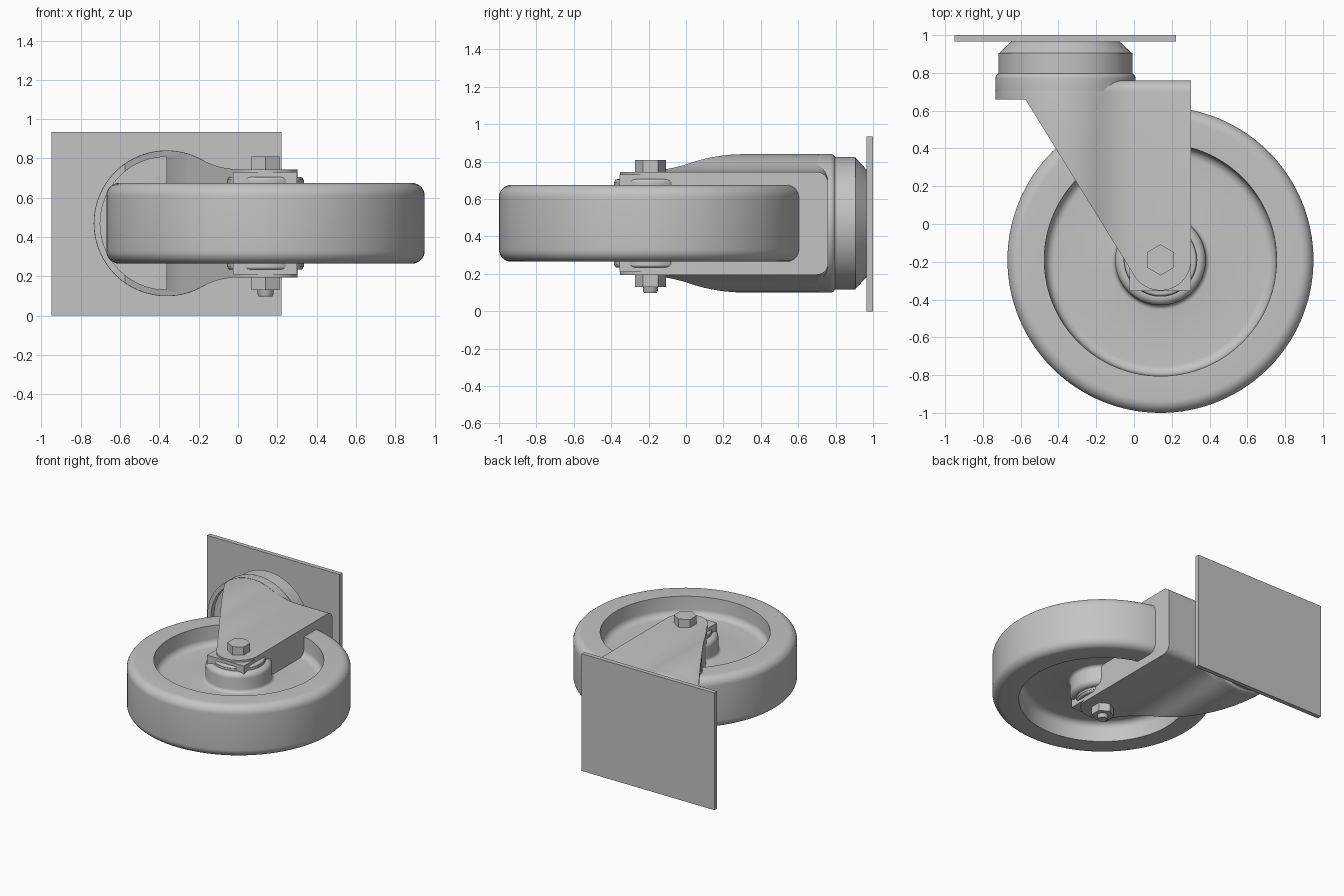
import bpy, bmesh, math
from mathutils import Matrix, Vector

if "Cube" in bpy.data.objects:
    bpy.data.objects.remove(bpy.data.objects["Cube"])

MID = 0.47                      # height of the wheel's mid plane
AXLE = Vector((0.14, -0.19, MID))
SWIVEL_X = -0.363
SWIVEL_R = 0.37
FORK_RIGHT = 0.302

steel = bpy.data.materials.new("plain_grey")
steel.use_nodes = True
GREY = (0.55, 0.55, 0.55, 1)
steel.diffuse_color = GREY
steel.node_tree.nodes["Principled BSDF"].inputs["Base Color"].default_value = GREY


def make(name, bm):
    bmesh.ops.recalc_face_normals(bm, faces=bm.faces)
    mesh = bpy.data.meshes.new(name)
    bm.to_mesh(mesh)
    bm.free()
    mesh.materials.append(steel)
    ob = bpy.data.objects.new(name, mesh)
    bpy.context.collection.objects.link(ob)
    return ob


def smooth(ob, angle=32):
    bpy.ops.object.select_all(action='DESELECT')
    ob.select_set(True)
    bpy.context.view_layer.objects.active = ob
    bpy.ops.object.shade_smooth_by_angle(angle=math.radians(angle))


def loft(name, rings):
    """Skin a list of equally long closed rings and cap both ends."""
    bm = bmesh.new()
    loops = [[bm.verts.new(p) for p in ring] for ring in rings]
    n = len(loops[0])
    for a, b in zip(loops, loops[1:]):
        for i in range(n):
            j = (i + 1) % n
            bm.faces.new((a[i], a[j], b[j], b[i]))
    bm.faces.new(loops[0])
    bm.faces.new(loops[-1])
    return make(name, bm)


def lathe(name, profile, centre, along_y=False, sides=96, turn=0.0):
    """Revolve (radius, height) points round a z or y axis."""
    rings = []
    for r, h in profile:
        ring = []
        for i in range(sides):
            a = math.tau * i / sides + turn
            c, s = r * math.cos(a), r * math.sin(a)
            ring.append(Vector(centre) + Vector((c, h, s) if along_y else (c, s, h)))
        rings.append(ring)
    ob = loft(name, rings)
    smooth(ob)
    return ob


def box(name, low, high):
    bm = bmesh.new()
    low, high = Vector(low), Vector(high)
    size = high - low
    bmesh.ops.create_cube(bm, size=1, matrix=Matrix.Translation((low + high) / 2)
                          @ Matrix.Diagonal((*size, 1)))
    return make(name, bm)


def arc(cx, cy, r, start, end, steps):
    return [(cx + r * math.cos(math.radians(start + (end - start) * i / steps)),
             cy + r * math.sin(math.radians(start + (end - start) * i / steps)))
            for i in range(steps + 1)]


# Wheel: rounded tread, deep dished web and raised hub, mirrored about the mid plane
half = [(0.81, 0.0)] + arc(0.745, 0.14, 0.065, 0, 90, 8)
half += [(0.615, 0.205)] + arc(0.56, 0.105, 0.05, 0, -90, 8)
half += arc(0.265, 0.08, 0.025, 270, 180, 5)
half += arc(0.2, 0.165, 0.04, 0, 90, 6)
half += [(0.195, 0.205), (0.195, 0.222)] + arc(0.178, 0.222, 0.014, 0, 90, 4)
half += [(0.04, 0.236)]
lathe("wheel", [(r, -h) for r, h in reversed(half)] + half[1:], AXLE, sides=128)

# Axle bolt with a head above and a nut below
lathe("axle", [(0.034, -0.372), (0.04, -0.36), (0.04, 0.3)], AXLE, sides=32)
for name, lo, hi in (("bolt_head", 0.275, 0.34), ("axle_nut", -0.34, -0.275)):
    lathe(name, [(0.082, lo), (0.082, hi)], AXLE, sides=6, turn=math.pi / 6)


# Fork: its section blends from the round swivel to flat legs beside the wheel
def section(d, y):
    top = arc(SWIVEL_X, 0, SWIVEL_R - d, 180, 64, 26)
    top += [(x, h - d) for x, h in ((-0.16, 0.311), (-0.12, 0.295), (-0.085, 0.285),
                                    (-0.045, 0.278), (0.0, 0.275), (FORK_RIGHT, 0.275))]
    full = top + [(x, -h) for x, h in reversed(top[1:])]
    return [(x, y, MID + h) for x, h in full]


rings = [section(0, -0.42)]
for x, y in arc(0, 0.70, 0.06, 0, 90, 6):
    rings.append(section(0.06 - x, y))
fork = loft("fork", rings)

# The outer half of the swivel end is hollow; the rest is a filled block
pocket = arc(SWIVEL_X, MID, SWIVEL_R - 0.032, 90, 270, 40)
hollow = loft("fork_hollow", [[(x, y, z) for x, z in pocket] for y in (-0.5, 0.70)])
outline = arc(AXLE.x, AXLE.y, 0.162, 212, 360, 24)
outline += [(FORK_RIGHT + 0.02, 0.0), (FORK_RIGHT + 0.02, 0.85),
            (-0.8, 0.85), (-0.8, 0.66), (-0.575, 0.66)]
trim = loft("fork_trim", [[(x, y, z) for x, y in outline] for z in (-0.1, 1.1)])
for cutter, mode in ((hollow, 'DIFFERENCE'), (trim, 'INTERSECT')):
    mod = fork.modifiers.new(mode.lower(), 'BOOLEAN')
    mod.operation, mod.object, mod.solver = mode, cutter, 'EXACT'
bpy.context.view_layer.update()
result = bpy.data.meshes.new_from_object(
    fork.evaluated_get(bpy.context.evaluated_depsgraph_get()))
fork.modifiers.clear()
fork.data = result
for cutter in (hollow, trim):
    bpy.data.objects.remove(cutter)
smooth(fork)

# Square end of the filled block, just inside the rounded leg ends
box("fork_block_end", (-0.025, -0.355, MID - 0.26), (FORK_RIGHT - 0.001, -0.05, MID + 0.26))

# Swivel: cup on the fork, bearing ring and cone up to the mounting plate
hub = (SWIVEL_X, 0, MID)
lathe("swivel_cup", [(SWIVEL_R + 0.001, 0.705)]
      + arc(SWIVEL_R - 0.029, 0.77, 0.03, 0, 90, 6), hub, along_y=True)
lathe("swivel_ring", [(0.355, 0.79), (0.355, 0.906)], hub, along_y=True)
lathe("swivel_cone", [(0.352, 0.905), (0.285, 0.967)], hub, along_y=True)
box("mounting_plate", (-0.95, 0.965, 0), (0.222, 1, 0.935))
